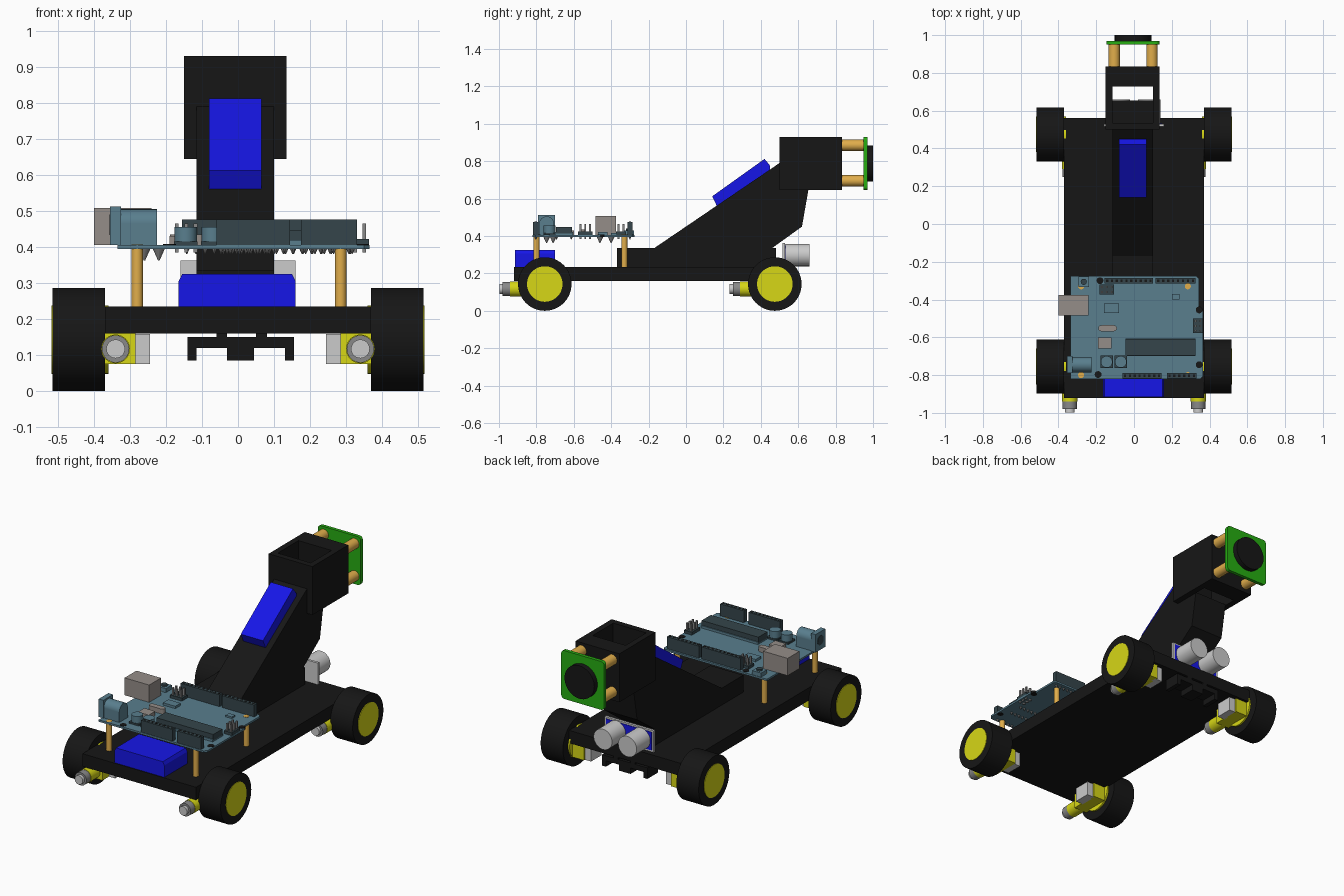
import bpy, bmesh, math
from mathutils import Matrix, Vector

if "Cube" in bpy.data.objects:
    bpy.data.objects.remove(bpy.data.objects["Cube"])


def material(name, rgb):
    m = bpy.data.materials.new(name)
    m.diffuse_color = (*rgb, 1)
    m.use_nodes = True
    m.node_tree.nodes["Principled BSDF"].inputs["Base Color"].default_value = m.diffuse_color
    return m


BLACK = material("black", (0.008, 0.008, 0.008))
BLUE = material("blue", (0.008, 0.008, 0.8))
YELLOW = material("yellow", (0.68, 0.68, 0.008))
GREEN = material("green", (0.02, 0.42, 0.006))
GOLD = material("gold", (0.75, 0.42, 0.07))
TEAL = material("teal", (0.1, 0.21, 0.27))
SLATE = material("slate", (0.035, 0.06, 0.07))
SILVER = material("silver", (0.6, 0.6, 0.6))
STEEL = material("steel", (0.25, 0.25, 0.25))
TIN = material("tin", (0.3, 0.27, 0.25))


def finish(name, bm, mat, smooth=False):
    bmesh.ops.recalc_face_normals(bm, faces=bm.faces)
    me = bpy.data.meshes.new(name)
    bm.to_mesh(me)
    bm.free()
    me.materials.append(mat)
    ob = bpy.data.objects.new(name, me)
    bpy.context.collection.objects.link(ob)
    if smooth:
        bpy.ops.object.select_all(action='DESELECT')
        ob.select_set(True)
        bpy.context.view_layer.objects.active = ob
        bpy.ops.object.shade_smooth_by_angle(angle=math.radians(35))
    return ob


def boxes(name, bounds, mat):
    """Boxes given as (x0, x1, y0, y1, z0, z1)."""
    bm = bmesh.new()
    for x0, x1, y0, y1, z0, z1 in bounds:
        m = Matrix.Translation(((x0 + x1) / 2, (y0 + y1) / 2, (z0 + z1) / 2)) \
            @ Matrix.Diagonal((x1 - x0, y1 - y0, z1 - z0, 1))
        bmesh.ops.create_cube(bm, size=1, matrix=m)
    return finish(name, bm, mat)


def rods(name, ends, r, mat, r2=None, seg=32):
    """Cylinders or cones running between pairs of points."""
    bm = bmesh.new()
    for a, b in ends:
        a, b = Vector(a), Vector(b)
        m = Matrix.Translation((a + b) / 2) @ (b - a).to_track_quat('Z', 'Y').to_matrix().to_4x4()
        bmesh.ops.create_cone(bm, cap_ends=True, segments=seg, radius1=r,
                              radius2=r if r2 is None else r2, depth=(b - a).length, matrix=m)
    return finish(name, bm, mat, True)


def prism(name, pts, axis, lo, hi, mat):
    """Extrude a 2D outline along x, y or z."""
    place = {'x': lambda p: (lo, *p), 'y': lambda p: (p[0], lo, p[1]), 'z': lambda p: (*p, lo)}[axis]
    bm = bmesh.new()
    f = bm.faces.new([bm.verts.new(place(p)) for p in pts])
    ext = bmesh.ops.extrude_face_region(bm, geom=[f])
    d = Vector([(hi - lo) * (axis == a) for a in 'xyz'])
    bmesh.ops.translate(bm, vec=d, verts=[v for v in ext['geom'] if isinstance(v, bmesh.types.BMVert)])
    return finish(name, bm, mat)


# Chassis and the raised base under the arm
boxes("chassis_plate", [(-.37, .37, -.92, .56, .16, .235)], BLACK)
boxes("arm_base", [(-.115, .1, -.37, .48, .235, .335)], BLACK)

# Wheels and gear motors
for end, yc in (("front", -.755), ("rear", .475)):
    for side, s in (("left", -1), ("right", 1)):
        n = f"{end}_{side}_"
        z = .143
        rods(n + "tyre", [((s * .37, yc, z), (s * .515, yc, z))], .143, BLACK, seg=64)
        rods(n + "hub", [((s * .36, yc, z), (s * .518, yc, z))], .095, YELLOW, seg=48)
        xs = sorted((s * .285, s * .375))
        boxes(n + "gearbox", [(*xs, yc - .1, yc + .07, .075, .16)], YELLOW)
        xs = sorted((s * .245, s * .295))
        boxes(n + "motor_bracket", [(*xs, yc - .04, yc + .06, .075, .158)], SILVER)
        x, z = s * .34, .117
        rods(n + "motor_neck", [((x, yc - .185, z), (x, yc - .09, z))], .04, YELLOW)
        rods(n + "motor_can", [((x, yc - .225, z), (x, yc - .18, z))], .038, STEEL)
        rods(n + "motor_cap", [((x, yc - .243, z), (x, yc - .22, z))], .026, SILVER)

# Comb-shaped sensor holder under the rear edge
boxes("underside_sensor_holder", [
    (-.14, .155, .46, .56, .12, .15), (-.14, -.115, .46, .56, .085, .125),
    (-.03, .045, .46, .56, .085, .125), (.13, .155, .46, .56, .085, .125),
    (-.06, -.03, .46, .56, .145, .165), (.05, .08, .46, .56, .145, .165)], BLACK)

# Blue battery box on the front deck
prism("battery_box", [(-.165, .235), (.16, .235), (.16, .305), (.15, .325), (-.155, .325), (-.165, .305)],
      'y', -.915, -.7, BLUE)

# Distance sensor on the rear deck
boxes("distance_sensor_board", [(-.16, .16, .515, .53, .235, .362)], SILVER)
boxes("distance_sensor_face", [(-.148, .148, .529, .533, .245, .352)], BLUE)
rods("distance_sensor_eyes", [((x, .53, .298), (x, .66, .298)) for x in (-.08, .08)], .06, SILVER, seg=48)

# Leaning arm with its blue panel
prism("arm", [(-.17, .335), (.46, .335), (.62, .45), (.655, .65), (.535, .65), (.5, .79)],
      'x', -.115, .1, BLACK)
prism("arm_panel", [(.165, .56), (.45, .755), (.45, .775), (.42, .812), (.14, .612)], 'x', -.08, .065, BLUE)

# Hollow head, open at top and bottom
boxes("head", [(-.15, -.115, .5, .835, .645, .93), (.1, .135, .5, .835, .645, .93),
               (-.115, .1, .5, .535, .645, .93), (-.115, .1, .727, .835, .645, .93)], BLACK)

# Camera board on spacers
rods("camera_spacers", [((x, .83, z), (x, .955, z)) for x in (-.105, .095) for z in (.695, .885)], .03, GOLD)
outline = []
for cx, cz, a0 in ((.115, .91, 0), (-.125, .91, 90), (-.125, .665, 180), (.115, .665, 270)):
    for k in range(5):
        a = math.radians(a0 + k * 22.5)
        outline.append((cx + .02 * math.cos(a), cz + .02 * math.sin(a)))
prism("camera_board", outline, 'y', .95, .97, GREEN)
rods("camera_lens", [((-.005, .97, .787), (-.005, 1, .787))], .097, BLACK, seg=64)

# Controller board on four posts
rods("board_posts", [((x, y, .23), (x, y, .407)) for x in (-.28, .285) for y in (-.8, -.33)], .016, GOLD)
prism("controller_board", [(-.335, -.82), (.35, -.82), (.365, -.805), (.365, -.46), (.345, -.435),
                           (.345, -.29), (.33, -.275), (-.335, -.275)], 'z', .395, .406, TEAL)
rods("board_holes", [((x, y, .394), (x, y, .408)) for x, y in
                     ((-.18, -.3), (.345, -.455), (.345, -.745), (-.19, -.797))], .018, BLACK)
boxes("usb_socket", [(-.4, -.24, -.485, -.375, .406, .508)], TIN)

# Power jack: square mouth with a round barrel behind
boxes("power_jack_mouth", [(-.355, -.325, -.79, -.7, .406, .512)], TEAL)
boxes("power_jack_body", [(-.33, -.225, -.785, -.705, .406, .465)], TEAL)
rods("power_jack_barrel", [((-.33, -.745, .465), (-.225, -.745, .465))], .04, TEAL)
rods("power_jack_hole", [((-.357, -.745, .462), (-.33, -.745, .462))], .028, SLATE)

# Pin headers, with a row of socket holes on top
headers = [(-.155, .1, -.3), (.115, .325, -.3), (-.06, .145, -.803), (.175, .33, -.803)]
boxes("pin_headers", [(a, b, y - .014, y + .014, .406, .476) for a, b, y in headers], SLATE)
sockets, spikes = [], []
for a, b, y in headers:
    n = round((b - a) / .026)
    for i in range(n):
        x = a + (i + .5) * (b - a) / n
        sockets.append((x - .006, x + .006, y - .006, y + .006, .47, .477))
        spikes.append(((x, y, .396), (x, y, .38)))
boxes("header_sockets", sockets, BLACK)

# Main chip, its legs' solder points, and small components
boxes("main_chip", [(-.045, .325, -.695, -.61, .412, .448)], SLATE)
boxes("chip_socket", [(-.045, .325, -.7, -.605, .406, .42)], TEAL)
for i in range(14):
    for y in (-.692, -.613):
        x = -.03 + i * .026
        spikes.append(((x, y, .396), (x, y, .38)))
rods("solder_points", spikes, .008, STEEL, .001, 8)
rods("large_solder_points", [((x, y, .396), (x, y, .362)) for x, y in
                             ((-.22, -.745), (-.28, -.71), (-.26, -.4), (-.26, -.46))], .018, STEEL, .002, 10)
rods("capacitors", [((x, -.73, .406), (x, -.73, .456)) for x in (-.145, -.07)], .031, TEAL)
boxes("capacitor_bases", [(x - .033, x + .033, -.763, -.697, .406, .416) for x in (-.145, -.07)], SLATE)
boxes("reset_button", [(-.295, -.237, -.334, -.278, .406, .43)], TEAL)
rods("reset_button_cap", [((-.266, -.306, .43), (-.266, -.306, .44))], .016, SLATE)
boxes("crystal", [(-.173, -.107, -.568, -.536, .406, .435)], TIN)
rods("crystal_ends", [((x, -.552, .406), (x, -.552, .435)) for x in (-.173, -.107)], .016, TIN)
boxes("voltage_regulator", [(-.19, -.12, -.66, -.6, .406, .43)], TIN)
boxes("small_chips", [(-.16, -.08, -.47, -.42, .406, .42), (.2, .24, -.4, -.37, .406, .416)], TEAL)
pins = [(.325 + i * .026, -.565 + j * .026) for i in range(2) for j in range(3)]
pins += [(-.17 + i * .026, -.36 + j * .026) for i in range(3) for j in range(2)]
boxes("programming_pins", [(x - .005, x + .005, y - .005, y + .005, .385, .465) for x, y in pins], STEEL)
boxes("programming_pin_blocks", [(.312, .364, -.578, -.5, .406, .423), (-.183, -.105, -.373, -.321, .406, .423)], SLATE)
